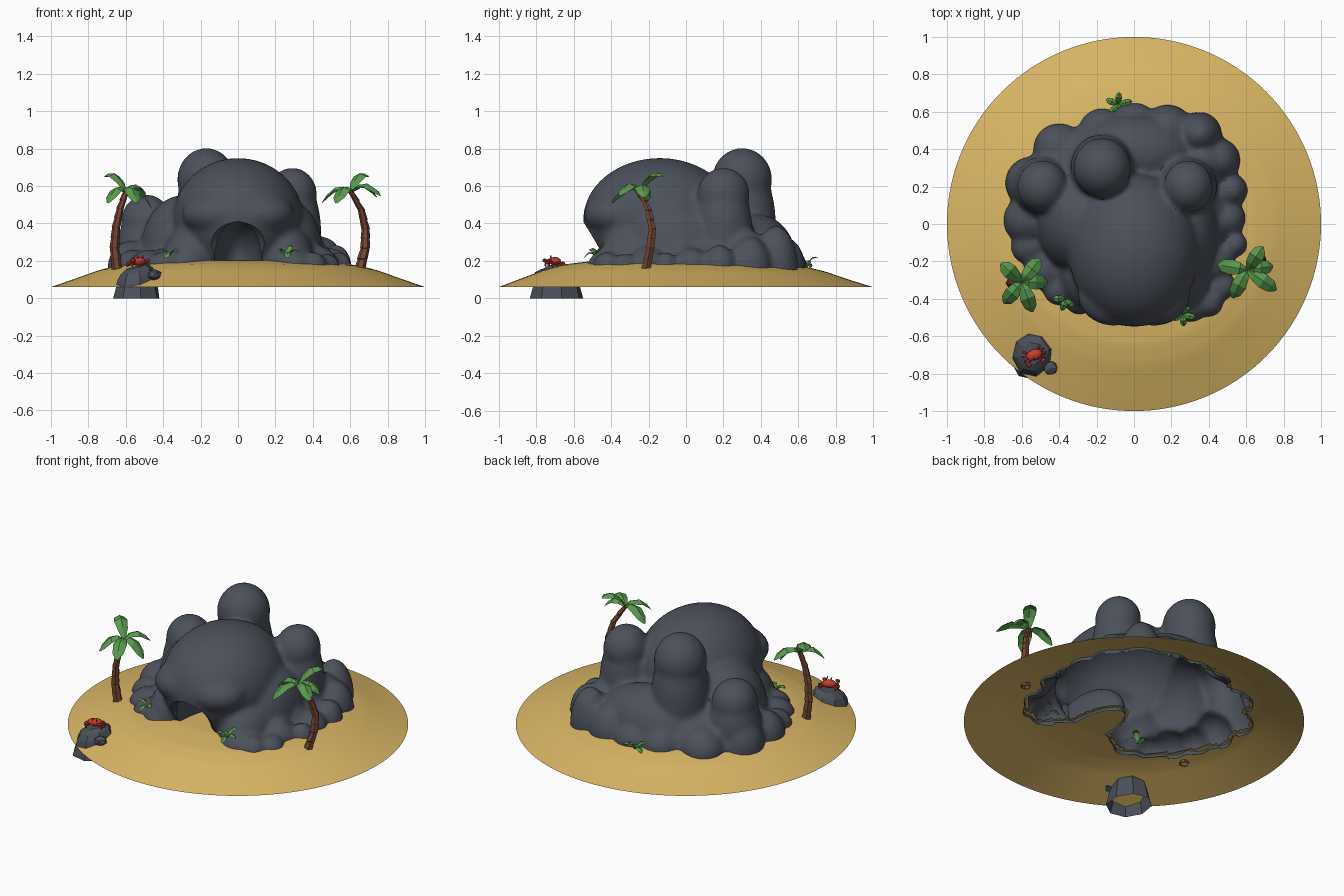
import bpy, bmesh, math, random
from mathutils import Vector, Matrix
from mathutils.bvhtree import BVHTree

if "Cube" in bpy.data.objects:
    bpy.data.objects.remove(bpy.data.objects["Cube"])

random.seed(4)

def material(name, rgb):
    m = bpy.data.materials.new(name)
    m.diffuse_color = (*rgb, 1)
    m.use_nodes = True
    m.node_tree.nodes["Principled BSDF"].inputs["Base Color"].default_value = m.diffuse_color
    return m

ROCK = material("slate rock", (0.072, 0.081, 0.103))
SAND = material("sand", (0.70, 0.47, 0.13))
LEAF = material("leaf green", (0.10, 0.32, 0.075))
BARK = material("bark brown", (0.18, 0.06, 0.033))
RED = material("crab red", (0.58, 0.05, 0.025))

def make(name, bm, mat, smooth=False):
    me = bpy.data.meshes.new(name)
    for f in bm.faces:
        f.smooth = smooth
    bm.to_mesh(me)
    bm.free()
    me.materials.append(mat)
    ob = bpy.data.objects.new(name, me)
    bpy.context.collection.objects.link(ob)
    return ob

def blob(bm, c, r, sub=3, rot=None):
    m = Matrix.Translation(c) @ (rot or Matrix()) @ Matrix.Diagonal((*r, 1))
    bmesh.ops.create_icosphere(bm, subdivisions=sub, radius=1, matrix=m)

def bake(ob):
    # replace an object's mesh by its modified result
    deps = bpy.context.evaluated_depsgraph_get()
    deps.update()
    me = bpy.data.meshes.new_from_object(ob.evaluated_get(deps))
    ob.modifiers.clear()
    ob.data = me

def loft(bm, rings, cap=True):
    rows = [[bm.verts.new(p) for p in ring] for ring in rings]
    n = len(rows[0])
    for a, b in zip(rows, rows[1:]):
        for i in range(n):
            j = (i + 1) % n
            bm.faces.new((a[i], a[j], b[j], b[i]))
    if cap:
        bm.faces.new(rows[-1])

# sand height by distance from the centre
PROFILE = [(0, .20), (.45, .198), (.55, .187), (.65, .174), (.75, .148), (.87, .105), (1, .06)]
def sand_z(x, y):
    r = min(math.hypot(x, y), 1)
    for (a, za), (b, zb) in zip(PROFILE, PROFILE[1:]):
        if r <= b:
            t = (r - a) / (b - a)
            tilt = -.012 * y * 4 * r * (1 - r)
            return za + (zb - za) * t + tilt
    return .06

# main rock mass: dome, peaks, shoulders
bm = bmesh.new()
for c, r in [
    ((0, -.14, .42), (.35, .41, .33)),         # dome
    ((-.11, -.375, .45), (.19, .17, .12)), ((.11, -.375, .45), (.19, .17, .12)),  # brow
    ((-.17, .30, .635), (.155, .16, .168)), ((-.17, .30, .40), (.17, .18, .35)),   # tall back peak
    ((.29, .20, .555), (.132, .14, .143)), ((.29, .20, .36), (.155, .155, .30)),    # right peak
    ((-.49, .20, .41), (.135, .14, .145)), ((-.49, .20, .27), (.155, .16, .23)),   # left peak
    ((-.04, .10, .15), (.55, .48, .29)),       # base
    ((-.30, .02, .25), (.22, .28, .30)),       # left shoulder
    ((.26, -.05, .25), (.19, .28, .28)),       # right shoulder
    ((0, .38, .2), (.33, .21, .25)),           # back shoulder
    ((-.25, -.25, .2), (.15, .21, .2)), ((.25, -.26, .2), (.16, .21, .19)),
]:
    blob(bm, c, r, 4)
# boulders round the foot: x, y, radius, top height
for x, y, r, top in [
    (.35, .48, .12, .38), (.45, .34, .12, .32), (.18, .50, .14, .33), (.0, .51, .14, .28),
    (-.17, .49, .13, .28), (-.40, .40, .14, .29), (-.55, .22, .14, .34),
    (-.57, .02, .13, .30), (-.56, -.12, .10, .25), (-.47, -.24, .12, .25), (-.40, -.35, .09, .24),
    (-.29, -.40, .09, .25), (.52, .18, .09, .28), (.50, .03, .10, .26), (.54, -.11, .07, .24),
    (.43, -.20, .11, .27), (.47, -.33, .08, .23), (.40, -.42, .08, .24), (.30, -.43, .10, .25),
    (.40, -.02, .11, .31), (.36, .32, .15, .36),
]:
    blob(bm, (x, y, .16), (r, r, top - .15), 3)
rock = make("cave_rock", bm, ROCK, True)
m = rock.modifiers.new("fuse", 'REMESH')
m.mode = 'VOXEL'
m.voxel_size = .016
m.use_smooth_shade = True
m = rock.modifiers.new("soften", 'SMOOTH')
m.factor = .5
m.iterations = 9
bake(rock)

# cave: flared mouth and rounded tunnel
for c, r in [((0, -.625, .18), (.26, .21, .245)), ((0, -.43, .21), (.125, .32, .215))]:
    bm = bmesh.new()
    blob(bm, c, r, 4)
    cutter = make("cave_cutter", bm, ROCK, True)
    cutter.hide_render = True
    m = rock.modifiers.new("cave", 'BOOLEAN')
    m.operation = 'DIFFERENCE'
    m.solver = 'EXACT'
    m.object = cutter
    bake(rock)
    bpy.data.objects.remove(cutter)

# sand: round shell, open under the rock
bm = bmesh.new()
bm.from_mesh(rock.data)
tree = BVHTree.FromBMesh(bm)
bm.free()
bm = bmesh.new()
N, R = 128, 50
loft(bm, [[(math.cos(2 * math.pi * i / N) * k / R, math.sin(2 * math.pi * i / N) * k / R,
            sand_z(k / R * math.cos(2 * math.pi * i / N), k / R * math.sin(2 * math.pi * i / N)))
           for i in range(N)] for k in range(R, 0, -1)])
def inside(p):
    # odd number of crossings straight up means inside the rock
    if tree.find_nearest(p)[3] < .017:
        return False
    hits, q = 0, p.copy()
    while hits < 20:
        hit = tree.ray_cast(q, Vector((.013, .007, 1)))[0]
        if hit is None:
            break
        hits += 1
        q = hit + Vector((0, 0, .0005))
    return hits % 2 == 1
bmesh.ops.delete(bm, geom=[f for f in bm.faces if inside(f.calc_center_median())], context='FACES')
make("sand", bm, SAND, True)

# open the rock just under the sand
bm = bmesh.new()
bm.from_mesh(rock.data)
low = [f for f in bm.faces if (lambda c: c.z < sand_z(c.x, c.y) - .02)(f.calc_center_median())]
bmesh.ops.delete(bm, geom=low, context='FACES')
for f in bm.faces:
    f.smooth = True
    f.material_index = 0
bm.to_mesh(rock.data)
bm.free()
bpy.ops.object.select_all(action='DESELECT')
rock.select_set(True)
bpy.context.view_layer.objects.active = rock
bpy.ops.object.shade_smooth_by_angle(angle=math.radians(45))

# shore boulder with a small neighbour, top tilted towards the shore
bm = bmesh.new()
rings = []
for z, r in [(0, .132), (.06, .117), (.11, .106), (.145, .088), (.168, .055)]:
    ring = []
    for k in range(8):
        a = k * math.pi / 4 + .2
        dx, dy = r * math.cos(a) * random.uniform(.94, 1.03), 1.1 * r * math.sin(a)
        ring.append((-.545 + dx, -.692 + dy, z * (1 + 1.6 * dx + .5 * dy)))
    rings.append(ring)
loft(bm, rings)
blob(bm, (-.447, -.77, .125), (.042, .042, .032), 1)
make("shore_boulder", bm, ROCK)

# crab
bm = bmesh.new()
C = Vector((-.535, -.70, .198))
blob(bm, C, (.045, .03, .024), 2, Matrix.Rotation(.4, 4, 'Z'))
for s in (-1, 1):
    for k in range(4):
        a = .4 + (0 if s > 0 else math.pi) + (k - 1.5) * .42
        d = Vector((math.cos(a), math.sin(a), 0))
        blob(bm, C + d * .047 + Vector((0, 0, -.008)), (.016, .007, .007), 1, Matrix.Rotation(a, 4, 'Z'))
        blob(bm, C + d * .058 + Vector((0, 0, -.018)), (.007, .007, .013), 1)
    blob(bm, C + Vector((s * .038 + .012, -.042 + s * .012, .004)), (.017, .014, .012), 1)
    blob(bm, C + Vector((s * .014 + .012, -.022, .024)), (.005, .005, .009), 1)
make("crab", bm, RED)

# one folded, arching leaf
def leaf(bm, p, deg, length, tip, rise, width):
    d = Vector((math.cos(math.radians(deg)), math.sin(math.radians(deg)), 0))
    side = Vector((-d.y, d.x, 0))
    rows = []
    for t, w in [(0, .25), (.25, .75), (.55, 1), (.83, .8), (1, .15)]:
        c = Vector(p) + d * length * t + Vector((0, 0, rise * 4 * t * (1 - t) + tip * t))
        e = side * width * w
        drop = Vector((0, 0, -.45 * width * w))
        rows.append([bm.verts.new(v) for v in (c - e + drop, c, c + e + drop)])
    for a, b in zip(rows, rows[1:]):
        for i in (0, 1):
            bm.faces.new((a[i], b[i], b[i + 1], a[i + 1]))

# palms: trunk path, then leaves as angle, length, tip height
PALMS = {
    "left": ([(-.645, -.31, .15), (-.66, -.315, .27), (-.652, -.32, .38), (-.63, -.32, .48), (-.60, -.31, .57)],
             [(52, .16, -.03), (0, .14, -.09), (-70, .17, -.06), (-130, .15, -.06), (138, .15, .08)]),
    "right": ([(.65, -.215, .15), (.68, -.19, .27), (.682, -.18, .37), (.66, -.20, .47), (.605, -.245, .57)],
              [(56, .15, .08), (-35, .19, -.02), (-118, .17, -.06), (170, .16, -.06), (8, .14, -.03)]),
}
for side, (path, leaves) in PALMS.items():
    bm = bmesh.new()
    pts = [Vector(p) for p in path]
    rings = []
    for k in range(9):
        i, f = min(k // 2, 3), (k / 2 - min(k // 2, 3))
        c = pts[i].lerp(pts[i + 1], f)
        r = .029 - .0016 * k
        for grow, up in ((.94, -.003), (1.04, .003)):   # ridged bark steps
            rings.append([(c.x + r * grow * math.cos(a * math.pi / 3),
                           c.y + r * grow * math.sin(a * math.pi / 3), c.z + up) for a in range(6)])
    loft(bm, rings)
    make(side + "_palm_trunk", bm, BARK)
    bm = bmesh.new()
    for deg, length, tip in leaves:
        leaf(bm, pts[-1], deg, length, tip, .055, .041)
    make(side + "_palm_leaves", bm, LEAF)

# small ground plants
for n, (x, y, z) in enumerate([(-.365, -.40, .225), (.26, -.485, .225), (-.085, .64, .165)]):
    bm = bmesh.new()
    for k in range(5):
        leaf(bm, (x, y, z), k * 72 + 35 + n * 25, random.uniform(.06, .075),
             (.05, .0, .03, -.01, .02)[k], .028, .018)
    make("ground_plant_%d" % (n + 1), bm, LEAF)
